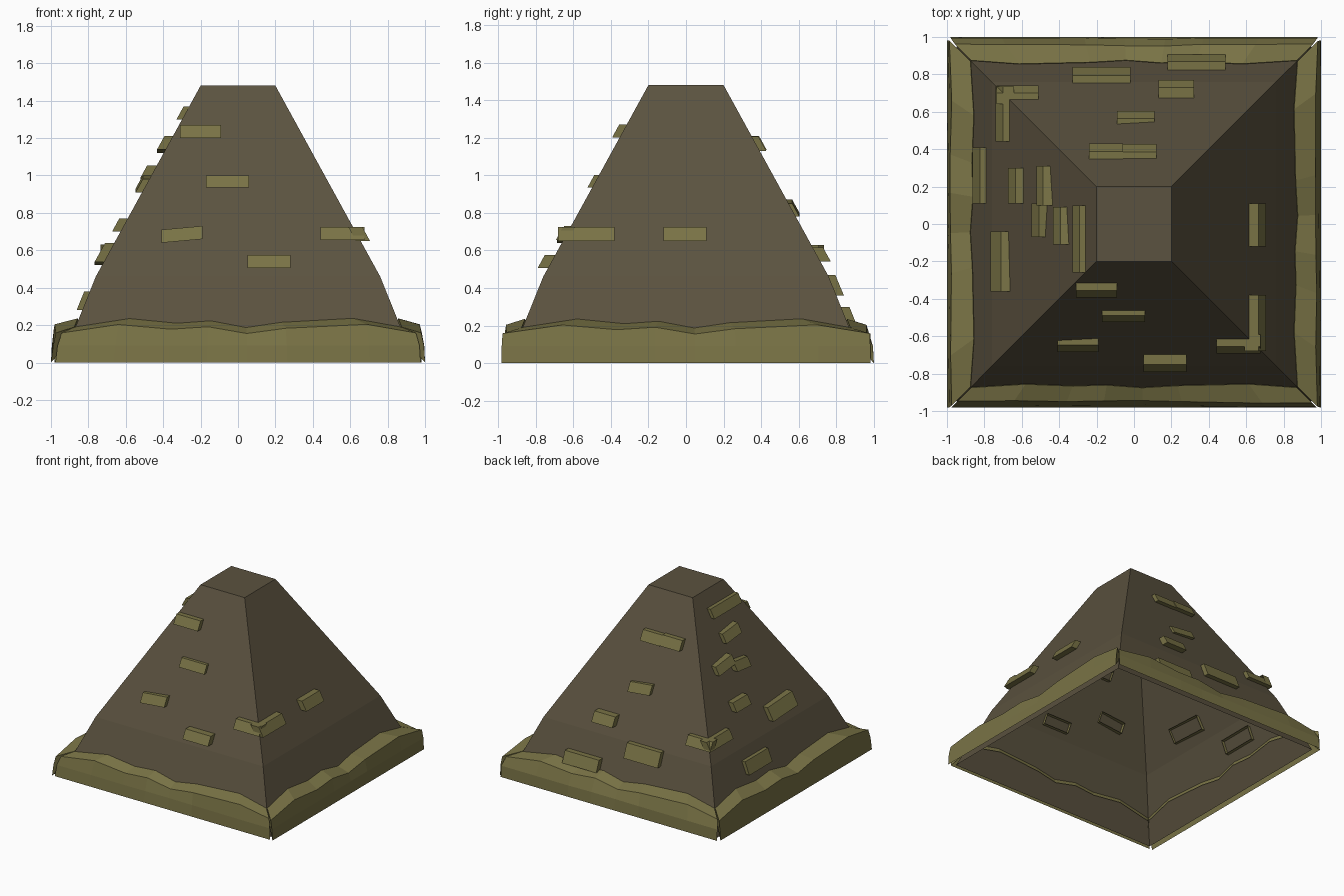
import bpy, bmesh, random
from math import pi
from mathutils import Matrix, Vector

if "Cube" in bpy.data.objects:
    bpy.data.objects.remove(bpy.data.objects["Cube"])

random.seed(4)


def material(name, color):
    m = bpy.data.materials.new(name)
    m.diffuse_color = (*color, 1)
    m.use_nodes = True
    m.node_tree.nodes["Principled BSDF"].inputs["Base Color"].default_value = m.diffuse_color
    return m


BROWN = material("brown_stone", (0.105, 0.085, 0.05))
OLIVE = material("olive_stone", (0.19, 0.17, 0.06))
PROFILE = [(0.95, 0.0), (0.865, 0.2), (0.76, 0.46), (0.2, 1.48)]


def make(name, bm, mat):
    bmesh.ops.recalc_face_normals(bm, faces=bm.faces)
    me = bpy.data.meshes.new(name)
    bm.to_mesh(me)
    bm.free()
    me.materials.append(mat)
    ob = bpy.data.objects.new(name, me)
    bpy.context.collection.objects.link(ob)
    return ob


def wall(z):
    """Half width of the pyramid at height z."""
    for (w0, z0), (w1, z1) in zip(PROFILE, PROFILE[1:]):
        if z <= z1:
            return w0 + (w1 - w0) * (z - z0) / (z1 - z0)
    return PROFILE[-1][0]


# pyramid shell, open underneath
bm = bmesh.new()
rings = [[bm.verts.new((sx * w, sy * w, z)) for sx, sy in ((-1, -1), (1, -1), (1, 1), (-1, 1))]
         for w, z in PROFILE]
for a, b in zip(rings, rings[1:]):
    for i in range(4):
        j = (i + 1) % 4
        bm.faces.new((a[i], a[j], b[j], b[i]))
bm.faces.new(rings[-1])
make("pyramid_body", bm, BROWN)

# rough stone skirt: one wavy strip per side (0 front, 1 right, 2 back, 3 left)
WAVE = [(-1, .18), (-.68, .225), (-.38, .2), (-.17, .213), (.05, .177), (.27, .205), (.72, .226), (1, .18)]
SIDES = ["front", "right", "back", "left"]
for k, (foot, lip) in enumerate([(.98, .955), (1.0, .98), (1.0, .96), (1.0, .985)]):
    bm = bmesh.new()
    rows = []
    for t, z in WAVE:
        j = random.uniform(-.012, .004)
        inner = .875 - (z - .18) * .4
        section = [(foot, 0), (foot - .006 + j * .6, .09), (lip + j, z - .022),
                   (inner, z + .01), (inner - .01, z - .03)]
        rows.append([bm.verts.new((t * (min(d, .985) - .004), -d, h)) for d, h in section])
    for a, b in zip(rows, rows[1:]):
        for i in range(4):
            bm.faces.new((a[i], b[i], b[i + 1], a[i + 1]))
    bm.faces.new(rows[0])
    bm.faces.new(rows[-1])
    bm.transform(Matrix.Rotation(k * pi / 2, 4, 'Z'))
    make("skirt_" + SIDES[k], bm, OLIVE)

# protruding bricks per side: start, end, bottom, top, protrusion, tilt
BRICKS = [
    [(-.31, -.09, 1.2, 1.27, .04, 0), (-.17, .06, .935, 1.0, .025, 0), (-.41, -.19, .65, .72, .03, .01),
     (.05, .28, .505, .575, .055, 0), (.44, .675, .655, .725, .04, 0)],
    [(-.68, -.38, .65, .725, .05, 0), (-.12, .11, .65, .725, .05, 0)],
    [(.02, .33, .36, .47, .04, 0), (-.49, -.18, .21, .3, .045, 0), (-.32, -.13, .54, .615, .055, 0),
     (-.11, .09, .79, .86, .025, .01), (.06, .24, 1.135, 1.21, .04, 0), (-.12, .06, 1.13, 1.205, .035, 0),
     (.51, .735, .56, .63, .035, 0)],
    [(-.735, -.44, .56, .63, .035, 0), (-.41, -.11, .28, .38, .03, 0), (.04, .36, .53, .63, .045, .008),
     (-.3, -.11, .7, .77, .045, 0), (-.31, -.1, .975, 1.04, .045, .012), (-.11, .07, .92, .99, .04, -.01),
     (-.09, .11, 1.13, 1.2, .04, .01), (-.1, .26, 1.3, 1.37, .03, 0)],
]
for k, row in enumerate(BRICKS):
    for n, (u0, u1, z0, z1, out, tilt) in enumerate(row):
        bm = bmesh.new()
        rects = []
        for off in (-.025, out):
            rects.append([bm.verts.new((u, -(wall(z) + off), z + s * tilt))
                          for u, z, s in ((u0, z0, -1), (u1, z0, 1), (u1, z1, 1), (u0, z1, -1))])
        back, face = rects
        bm.faces.new(face)
        for i in range(4):
            j = (i + 1) % 4
            bm.faces.new((back[i], back[j], face[j], face[i]))
        bm.transform(Matrix.Rotation(k * pi / 2, 4, 'Z'))
        make(f"brick_{SIDES[k]}_{n + 1}", bm, OLIVE)
